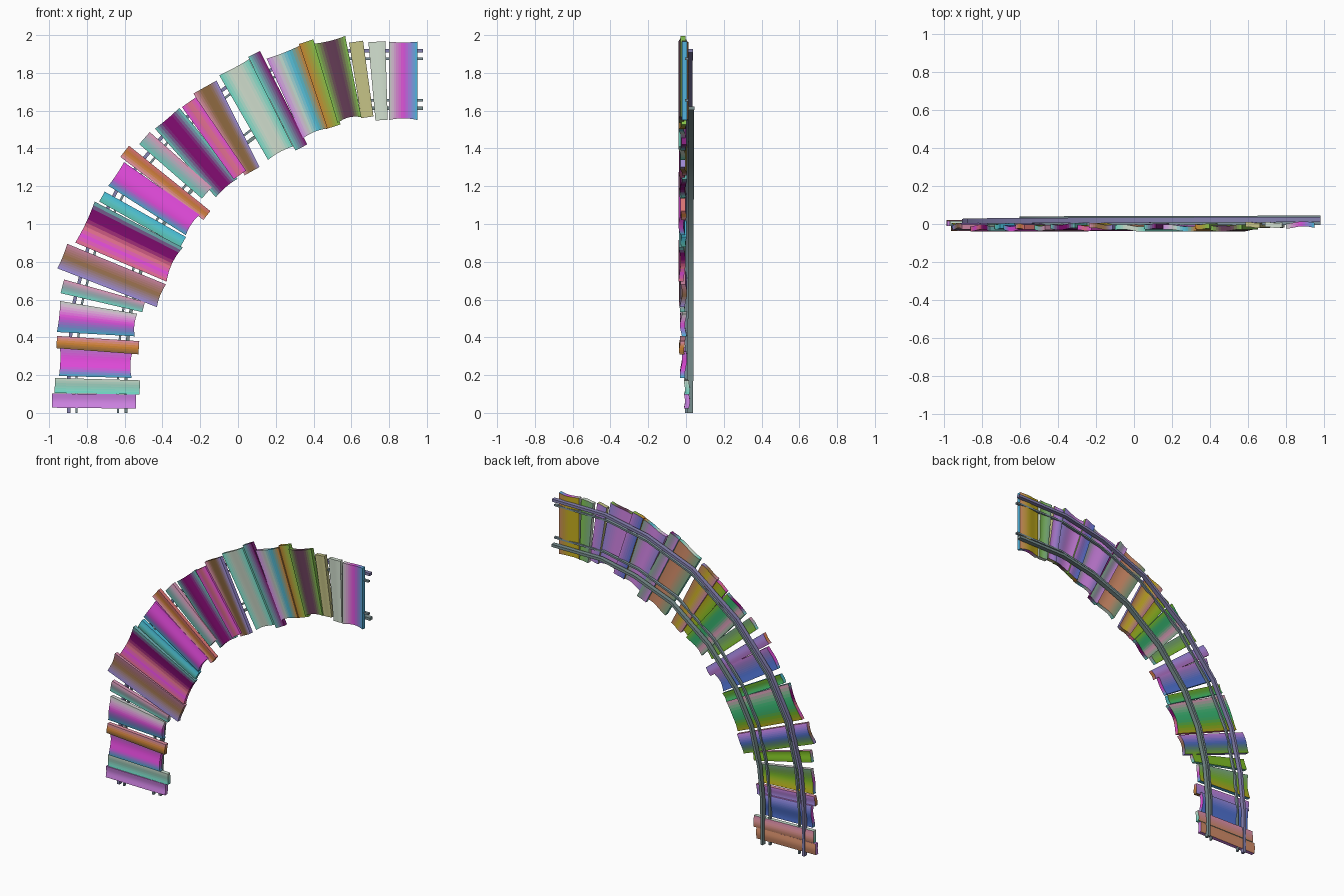
import bpy, math, random
from mathutils import Vector

if "Cube" in bpy.data.objects:
    bpy.data.objects.remove(bpy.data.objects["Cube"])

random.seed(4)

# Palette of displayed tones (0-255), one letter each
tones = {
    'P': (150, 95, 165), 'T': (75, 155, 140), 'G': (150, 160, 148), 'M': (163, 55, 158),
    'B': (148, 92, 35), 'D': (92, 14, 80), 'C': (50, 132, 155), 'K': (163, 105, 132),
    'V': (110, 100, 162), 'E': (105, 78, 50), 'L': (92, 142, 55), 'A': (140, 138, 95),
    'N': (72, 45, 62), 'R': (165, 85, 95), 'S': (95, 130, 105), 'J': (45, 135, 85),
    'U': (58, 82, 150), 'Y': (138, 122, 25), 'W': (90, 135, 30), 'H': (150, 100, 75),
}


def blend(code, t):
    # colour at t along a run of palette letters
    s = t * (len(code) - 1)
    i = min(int(s), max(len(code) - 2, 0))
    a, b = Vector(tones[code[i]]), Vector(tones[code[min(i + 1, len(code) - 1)]])
    return a.lerp(b, s - i)


def material(name, tone):
    m = bpy.data.materials.new(name)
    m.diffuse_color = [min(1, 2.1 * (c / 255) ** 2.2) for c in tone] + [1]
    m.use_nodes = True
    m.node_tree.nodes["Principled BSDF"].inputs["Base Color"].default_value = m.diffuse_color
    return m


def loft(name, rings, mats, pick, angle=40):
    # cross-section rings joined in order and capped; pick(a, k) gives the slot
    n = len(rings[0])
    verts = [p for r in rings for p in r]
    last = len(rings) - 2
    faces, slots = [], []
    for a in range(last + 1):
        for k in range(n):
            j = (k + 1) % n
            faces.append((a * n + k, a * n + j, (a + 1) * n + j, (a + 1) * n + k))
            slots.append(pick(a, k))
    faces += [tuple(range(n)), tuple(range(len(verts) - n, len(verts)))]
    slots += [pick(0, 1), pick(last, 1)]
    mesh = bpy.data.meshes.new(name)
    mesh.from_pydata(verts, [], faces)
    for m in mats:
        mesh.materials.append(m)
    mesh.polygons.foreach_set("material_index", slots)
    obj = bpy.data.objects.new(name, mesh)
    bpy.context.collection.objects.link(obj)
    bpy.ops.object.select_all(action='DESELECT')
    obj.select_set(True)
    bpy.context.view_layer.objects.active = obj
    bpy.ops.object.mode_set(mode='EDIT')
    bpy.ops.mesh.select_all(action='SELECT')
    bpy.ops.mesh.normals_make_consistent(inside=False)
    bpy.ops.object.mode_set(mode='OBJECT')
    bpy.ops.object.shade_smooth_by_angle(angle=math.radians(angle))


def plank(name, xo, zo, xi, zi, wo, wi, y, front_code, back_code):
    # warped board: outer end, inner end, width at each end, colour runs
    out, inn = Vector((xo, 0, zo)), Vector((xi, 0, zi))
    d = (inn - out).normalized()
    side = Vector((-d.z, 0, d.x))
    wide = (wo + wi) / 2
    steps = 12 if wide > 0.1 else 6
    thick = 0.026
    amp = 0.006 if wide > 0.1 else 0.003
    phase = random.uniform(0, 6.28)
    notch_depth = 0.016 * (wide > 0.12) * random.uniform(0.4, 1)
    rings = []
    for i in range(steps + 1):
        t = i / steps - 0.5
        bow = amp * math.sin(phase + t * 5)
        notch = notch_depth * (1 - 4 * t * t)
        a = out + side * (wo * t) + d * notch * 0.4
        b = inn + side * (wi * t) - d * notch
        front, back = Vector((0, y + bow, 0)), Vector((0, y + bow + thick, 0))
        rings.append([a + front, b + front, b + back, a + back])
    mats = [material(f"{name}_{part}_{i}", blend(code, (i + 0.5) / steps))
            for part, code in (("front", front_code), ("back", back_code))
            for i in range(steps)]
    loft(name, rings, mats, lambda a, k: a + (steps if k == 2 else 0))


# Boards from the foot of the arch to its top:
# outer x, outer z, inner x, inner z, outer width, inner width
boards = [
    (-.985, .065, -.54, .06, .075, .075), (-.97, .145, -.52, .135, .08, .075),
    (-.945, .27, -.56, .255, .15, .14), (-.96, .375, -.525, .345, .065, .07),
    (-.95, .51, -.54, .465, .165, .12), (-.93, .67, -.50, .56, .075, .055),
    (-.93, .83, -.405, .62, .14, .13), (-.81, 1.01, -.335, .785, .24, .20),
    (-.72, 1.145, -.29, .905, .06, .06), (-.645, 1.265, -.24, .995, .15, .13),
    (-.60, 1.385, -.165, 1.045, .075, .06), (-.495, 1.455, -.165, 1.165, .085, .08),
    (-.375, 1.56, -.06, 1.19, .17, .15), (-.26, 1.645, .01, 1.26, .09, .08),
    (-.175, 1.725, .075, 1.28, .14, .09), (-.02, 1.83, .225, 1.375, .18, .15),
    (.085, 1.90, .335, 1.405, .07, .07), (.24, 1.91, .41, 1.48, .19, .14),
    (.36, 1.965, .505, 1.515, .08, .08), (.485, 1.975, .59, 1.55, .17, .13),
    (.625, 1.965, .685, 1.565, .075, .065), (.735, 1.965, .76, 1.55, .09, .065),
    (.875, 1.965, .875, 1.55, .15, .15),
]
# Colour runs across each board, foot side first: front face, back face
runs = """P:H TG:HK CMMP:UUV EBK:VP CMG:YWS TK:WW VEK:WUP RMRDDT:YWJJSK TC:JW CMMM:UUVP KBR:PV
TK:WS TDDT:SKJJW MRM:WY KEEV:KYH TGGT:SHH TD:PS PGCB:VPPS BL:UP LNNL:PPV AA:VP GG:SL GMC:YYH"""

for i, (b, run) in enumerate(zip(boards, runs.split())):
    y = -0.008 if i < 2 else (-0.018 if i > 19 else -0.026 - 0.008 * (i % 2))
    plank(f"plank_{i + 1}", *b, y, *run.split(":"))

# Segmented rails following the arch behind the boards
path = [(-.745, 0), (-.745, .3), (-.72, .55), (-.65, .83), (-.52, 1.085),
        (-.29, 1.36), (.01, 1.59), (.32, 1.71), (.6, 1.765), (.98, 1.765)]
path = [Vector((x, 0, z)) for x, z in path]


def rail(name, offset, width, depth, back_foot, back_top, tone):
    rings = []
    for i, p in enumerate(path):
        t = (path[min(i + 1, len(path) - 1)] - path[max(i - 1, 0)]).normalized()
        nrm = Vector((-t.z, 0, t.x))
        c = p + nrm * offset
        y1 = back_foot + (back_top - back_foot) * i / (len(path) - 1)
        rings.append([c + nrm * s * width / 2 + Vector((0, y, 0))
                      for s, y in ((-1, y1 - depth), (1, y1 - depth), (1, y1), (-1, y1))])
    loft(name, rings, [material(name, tone)], lambda a, k: 0)


rail("outer_rail", 0.152, 0.018, 0.028, 0.026, 0.038, (95, 92, 125))
rail("inner_rail", -0.152, 0.018, 0.030, 0.038, 0.044, (85, 100, 100))
rail("outer_strip", 0.11, 0.012, 0.018, 0.014, 0.014, (90, 105, 110))
rail("inner_strip", -0.11, 0.012, 0.018, 0.014, 0.014, (90, 105, 110))
